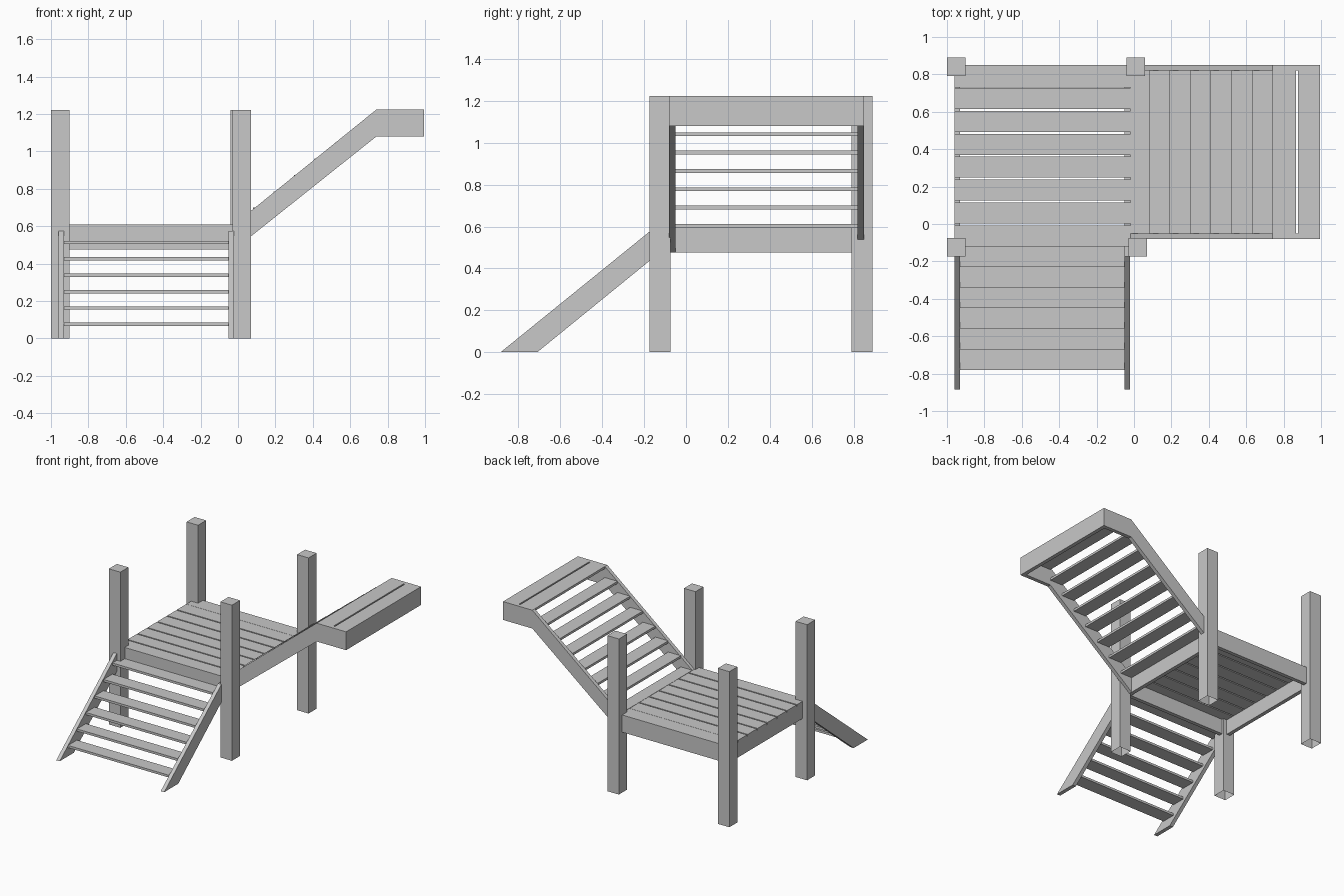
import bpy
import bmesh

if "Cube" in bpy.data.objects:
    bpy.data.objects.remove(bpy.data.objects["Cube"], do_unlink=True)

GREY = (0.58, 0.58, 0.58, 1.0)
mat = bpy.data.materials.new("plain grey")
mat.use_nodes = True
mat.diffuse_color = GREY
mat.node_tree.nodes["Principled BSDF"].inputs["Base Color"].default_value = GREY


def finish(name, bm):
    bmesh.ops.recalc_face_normals(bm, faces=bm.faces)
    mesh = bpy.data.meshes.new(name)
    bm.to_mesh(mesh)
    bm.free()
    mesh.materials.append(mat)
    obj = bpy.data.objects.new(name, mesh)
    bpy.context.collection.objects.link(obj)
    return obj


def box(name, x, y, z, open_bottom=False):
    """Box from (min, max) ranges on each axis."""
    bm = bmesh.new()
    bmesh.ops.create_cube(bm, size=1)
    for v in bm.verts:
        v.co = [r[0] + (c + 0.5) * (r[1] - r[0]) for r, c in zip((x, y, z), v.co)]
    bm.normal_update()
    if open_bottom:
        low = [f for f in bm.faces if f.normal.z < -0.9]
        bmesh.ops.delete(bm, geom=low, context="FACES_ONLY")
    return finish(name, bm)


def board(name, profile, axis, start, end):
    """Side profile of (run, height) points, extruded across the x or y axis."""
    bm = bmesh.new()
    place = (lambda a, z, t: (t, a, z)) if axis == "x" else (lambda a, z, t: (a, t, z))
    face = bm.faces.new([bm.verts.new(place(a, z, start)) for a, z in profile])
    new = bmesh.ops.extrude_face_region(bm, geom=[face])["geom"]
    for v in new:
        if isinstance(v, bmesh.types.BMVert):
            v.co["xy".index(axis)] = end
    return finish(name, bm)


# Corner posts
for name, x, y in (("back_left_post", -1.0, 0.79), ("front_left_post", -1.0, -0.175),
                   ("back_right_post", -0.04, 0.79), ("front_right_post", -0.03, -0.175)):
    box(name, (x, x + 0.1), (y, y + 0.1), (0, 1.222), open_bottom=True)

# Deck frame
BEAM = (0.475, 0.595)
for name, y in (("front_beam", -0.12), ("back_beam", 0.82)):
    box(name, (-0.96, -0.02), (y, y + 0.03), BEAM)
for name, x in (("left_beam", -0.96), ("right_beam", -0.05)):
    box(name, (x, x + 0.03), (-0.09, 0.82), BEAM)

# Deck boards, with the last one butted against its neighbour
for i in range(8):
    y = -0.12 + 0.1225 * i
    near = y - 0.008 if i == 7 else y
    box(f"deck_board_{i + 1}", (-0.96, -0.02), (near, y + 0.1125), (0.593, 0.61))

# Lower stair
lower = [(-0.885, 0), (-0.71, 0), (-0.12, 0.48), (-0.12, 0.575), (-0.175, 0.575)]
for name, x in (("lower_left_stringer", -0.96), ("lower_right_stringer", -0.052)):
    board(name, lower, "x", x, x + 0.03)
for i in range(6):
    y, z = -0.12 - 0.11 * i, 0.522 - 0.0875 * i
    box(f"lower_tread_{i + 1}", (-0.93, -0.052), (y - 0.11, y), (z - 0.018, z))

# Upper stair with its landing arm
upper = [(-0.02, 0.475), (0.74, 1.08), (0.995, 1.08),
         (0.995, 1.224), (0.74, 1.224), (-0.02, 0.61)]
for name, y in (("upper_front_stringer", -0.08), ("upper_back_stringer", 0.82)):
    board(name, upper, "y", y, y + 0.03)
for i in range(7):
    x, z = -0.02 + 0.11 * i, 0.612 + 0.0875 * i
    box(f"upper_tread_{i + 1}", (x - 0.01 if i else x, x + 0.1), (-0.05, 0.82), (z - 0.018, z))

# Landing
for name, x in (("landing_board_inner", (0.74, 0.866)), ("landing_board_outer", (0.877, 0.995))):
    box(name, x, (-0.05, 0.82), (1.206, 1.224))
box("landing_end_beam", (0.965, 0.995), (-0.05, 0.82), (1.08, 1.206))
